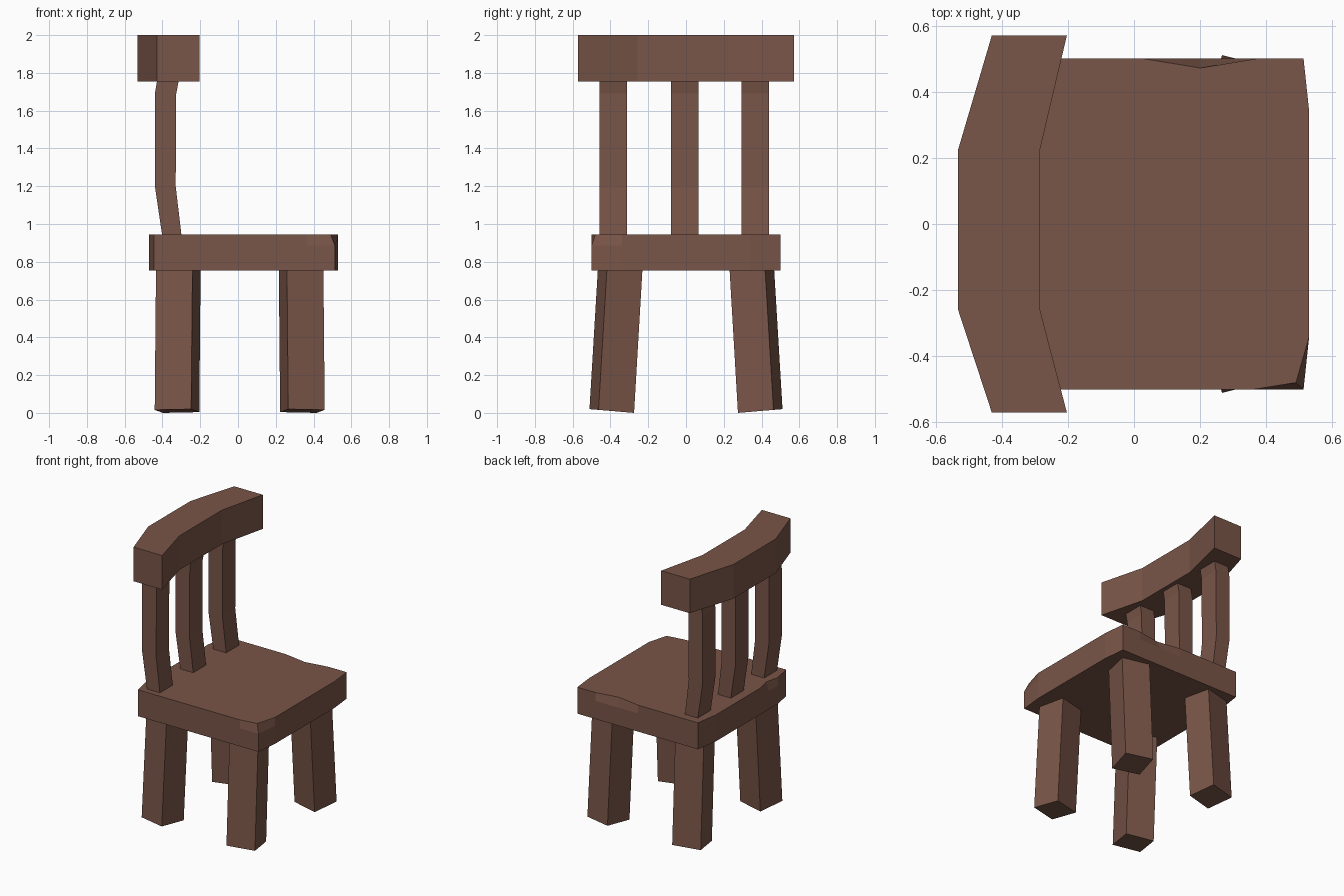
import bpy

if "Cube" in bpy.data.objects:
    bpy.data.objects.remove(bpy.data.objects["Cube"])

wood = bpy.data.materials.new("brown wood")
wood.diffuse_color = (0.191, 0.091, 0.065, 1)
wood.use_nodes = True
wood.node_tree.nodes["Principled BSDF"].inputs["Base Color"].default_value = wood.diffuse_color


def loft(name, rings):
    """Closed solid through rings of equal length (counter-clockwise, bottom to top)."""
    n = len(rings[0])
    verts = [p for ring in rings for p in ring]
    faces = [list(range(n))[::-1], [(len(rings) - 1) * n + i for i in range(n)]]
    for r in range(len(rings) - 1):
        for i in range(n):
            j = (i + 1) % n
            faces.append([r * n + i, r * n + j, (r + 1) * n + j, (r + 1) * n + i])
    mesh = bpy.data.meshes.new(name)
    mesh.from_pydata(verts, [], faces)
    mesh.materials.append(wood)
    obj = bpy.data.objects.new(name, mesh)
    bpy.context.collection.objects.link(obj)
    return obj


def at_z(points, z):
    return [(x, y, z) for x, y in points]


# Seat: slightly bowed ends, with chips cut in the upper edge
outline = [(-0.445, -0.5), (0.365, -0.5), (0.513, -0.5), (0.53, -0.34),
           (0.53, 0.34), (0.513, 0.5), (0.37, 0.5), (0.2, 0.5), (0.03, 0.5),
           (-0.445, 0.5), (-0.47, 0.33), (-0.47, -0.17), (-0.47, -0.27),
           (-0.47, -0.37)]
chipped = list(outline)
chipped[2] = (0.49, -0.48)
chipped[7] = (0.2, 0.472)
chipped[12] = (-0.447, -0.27)
loft("seat", [at_z(outline, 0.755), at_z(outline, 0.885), at_z(chipped, 0.945)])

# Legs: square posts turned about z and splayed sideways
section = [(-0.075, -0.118), (0.118, -0.07), (0.075, 0.118), (-0.118, 0.07)]


def leg(name, cx, sx, sy):
    rings = []
    for x_out, y_mid, z in ((0.007, 0.393, 0), (0, 0.348, 0.77)):
        ring = []
        for dx, dy in section:
            lift = 0.085 * (0.118 - dy) if z == 0 else 0  # foot square to the leg
            ring.append((sx * (cx + x_out + dx), sy * (y_mid - dy), z + lift))
        # section is described for the -y side, so y_mid - dy is flipped outward
        rings.append(ring if sx * sy < 0 else ring[::-1])
    loft(name, rings)


for label, sx, cx in (("right", 1, 0.334), ("left", -1, 0.316)):
    leg("front_leg_" + label, cx, sx, -1)
    leg("rear_leg_" + label, cx, sx, 1)

# Back slats: bent profile through (front x, back x, z)
profile = [(-0.40, -0.298, 0.93), (-0.44, -0.33, 1.2),
           (-0.44, -0.327, 1.69), (-0.425, -0.31, 1.78)]
for i, y in enumerate((-0.385, -0.007, 0.367)):
    loft("back_slat_%d" % (i + 1),
         [[(a, y - 0.073, z), (b, y - 0.073, z), (b, y + 0.073, z), (a, y + 0.073, z)]
          for a, b, z in profile])

# Top rail: curved bar lofted along y
stations = [(0.571, -0.43, -0.203), (0.222, -0.533, -0.285),
            (-0.257, -0.533, -0.285), (-0.571, -0.43, -0.203)]
loft("top_rail",
     [[(a, y, 1.755), (b, y, 1.755), (b, y, 2.0), (a, y, 2.0)][::-1]
      for y, a, b in stations[::-1]])
